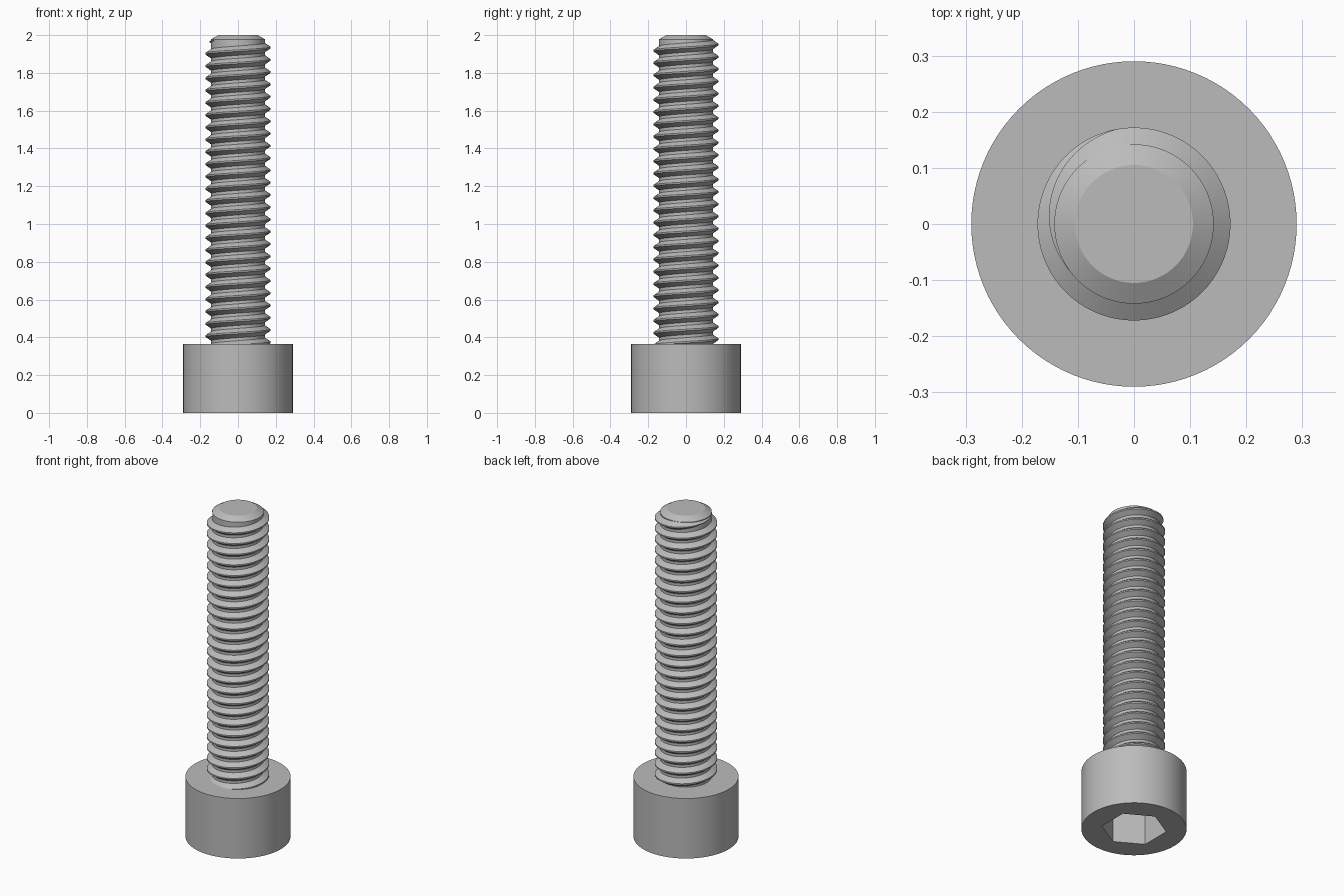
import bpy, bmesh
from math import sin, cos, tau, radians

cube = bpy.data.objects.get("Cube")
if cube:
    bpy.data.objects.remove(cube, do_unlink=True)

HEAD_R, HEAD_TOP = 0.29, 0.365
HEX_R, HEX_DEPTH = 0.18, 0.2
CORE_R, CREST_R = 0.142, 0.172
PITCH, TOP = 0.065, 2.0

steel = bpy.data.materials.new("grey steel")
steel.use_nodes = True
colour = (0.5, 0.5, 0.5, 1)
steel.diffuse_color = colour
bsdf = next(n for n in steel.node_tree.nodes if n.type == 'BSDF_PRINCIPLED')
bsdf.inputs["Base Color"].default_value = colour


def ring(bm, radius, z, count):
    """Circle of vertices, first one at 30 degrees."""
    angles = [radians(30) + tau * i / count for i in range(count)]
    return [bm.verts.new((radius * cos(a), radius * sin(a), z)) for a in angles]


def skin(bm, a, b):
    """Quads between two closed rings."""
    n = len(a)
    for i in range(n):
        j = (i + 1) % n
        bm.faces.new((a[i], a[j], b[j], b[i]))


def finish(bm, name):
    bmesh.ops.recalc_face_normals(bm, faces=bm.faces)
    mesh = bpy.data.meshes.new(name)
    bm.to_mesh(mesh)
    bm.free()
    mesh.materials.append(steel)
    obj = bpy.data.objects.new(name, mesh)
    bpy.context.collection.objects.link(obj)
    bpy.ops.object.select_all(action='DESELECT')
    obj.select_set(True)
    bpy.context.view_layer.objects.active = obj
    bpy.ops.object.shade_smooth_by_angle(angle=radians(25))
    return obj


# Cylindrical head with a hexagonal socket in its underside
bm = bmesh.new()
SECTOR = 16
low = ring(bm, HEAD_R, 0, 6 * SECTOR)
high = ring(bm, HEAD_R, HEAD_TOP, 6 * SECTOR)
mouth = ring(bm, HEX_R, 0, 6)
floor = ring(bm, HEX_R, HEX_DEPTH, 6)
skin(bm, low, high)
skin(bm, mouth, floor)
bm.faces.new(high)
bm.faces.new(floor)
for k in range(6):
    arc = [low[(k * SECTOR + i) % len(low)] for i in range(SECTOR + 1)]
    bm.faces.new([mouth[k]] + arc + [mouth[(k + 1) % 6]])
finish(bm, "socket_head")

# Plain core of the shank with a chamfered tip
bm = bmesh.new()
profile = [(CORE_R, HEAD_TOP - 0.01), (CORE_R, 1.978), (0.105, TOP)]
rings = [ring(bm, r, z, 96) for r, z in profile]
for a, b in zip(rings, rings[1:]):
    skin(bm, a, b)
bm.faces.new(rings[0])
bm.faces.new(rings[-1])
finish(bm, "shank_core")

# Helical thread ridge that fades out near the tip
bm = bmesh.new()
STEPS = 72
END, FADE = 214 / 360, 114 / 360
Z_RIGHT = 1.934
turns = int((Z_RIGHT - HEAD_TOP) / PITCH) + 1
first = -turns * STEPS
last = round(END * STEPS)
sections = []
for i in range(first, last + 1):
    t = i / STEPS
    f = max(0.03, min(1, (END - t) / FADE))
    z = Z_RIGHT + PITCH * t
    crest = CORE_R + (CREST_R - CORE_R) * f
    section = [(CORE_R - 0.002, -0.026 * f), (crest, -0.004 * f),
               (crest, 0.004 * f), (CORE_R - 0.002, 0.026 * f)]
    sections.append([bm.verts.new((r * cos(tau * t), r * sin(tau * t),
                                   max(z + dz, HEAD_TOP - 0.02)))
                     for r, dz in section])
for a, b in zip(sections, sections[1:]):
    skin(bm, a, b)
bm.faces.new(sections[0])
bm.faces.new(sections[-1])
finish(bm, "thread")
